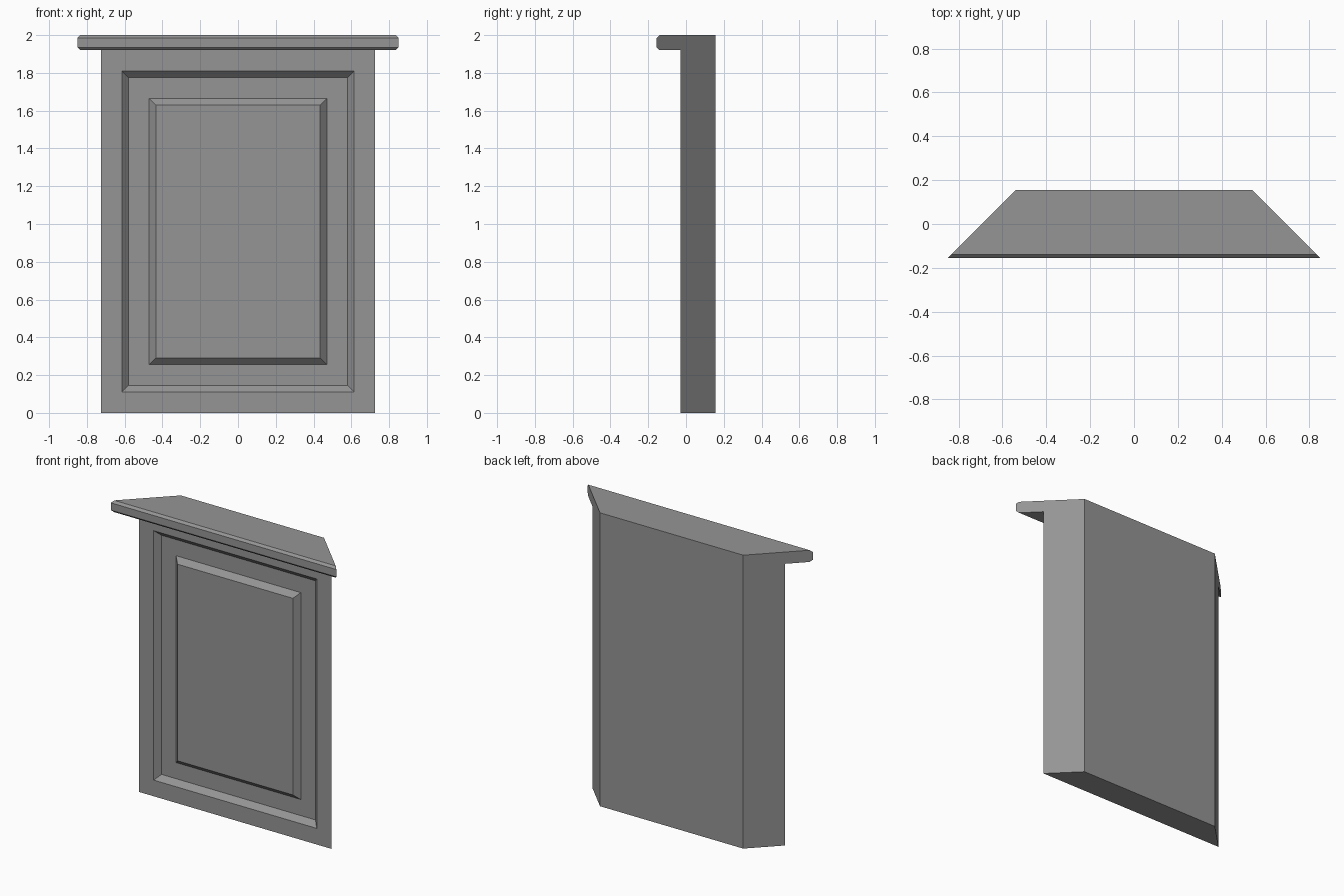
import bpy
import bmesh
from mathutils import Vector

cube = bpy.data.objects.get("Cube")
if cube:
    bpy.data.objects.remove(cube, do_unlink=True)

# Single stone-grey material
GREY = (0.3, 0.3, 0.3, 1.0)
mat = bpy.data.materials.new("mid grey")
mat.use_nodes = True
mat.diffuse_color = GREY
mat.node_tree.nodes["Principled BSDF"].inputs["Base Color"].default_value = GREY

BACK, FRONT, LIP = 0.155, -0.03, -0.155
TOP, LEDGE, CHAMFER = 2.0, 1.92, 0.015
MITRE = 0.695   # both ends lie on 45 degree planes: |x| = MITRE - y
BORDER, BEVEL = 0.11, 0.035

# Side profile (y, z): back, plain front and overhanging chamfered ledge
profile = [
    (BACK, 0), (FRONT, 0), (FRONT, LEDGE),
    (LIP + CHAMFER, LEDGE), (LIP, LEDGE + CHAMFER),
    (LIP, TOP - CHAMFER), (LIP + CHAMFER, TOP), (BACK, TOP),
]

# Sweep the profile between the two mitred ends
bm = bmesh.new()
left, right = [[bm.verts.new((side * (MITRE - y), y, z)) for y, z in profile]
               for side in (1, -1)]
bm.faces.new(left)
bm.faces.new(right[::-1])
walls = []
for i in range(len(profile)):
    j = (i + 1) % len(profile)
    walls.append(bm.faces.new((left[i], right[i], right[j], left[j])))
bmesh.ops.recalc_face_normals(bm, faces=bm.faces)

# Front panel: sunken frame, then raised centre field
panel = walls[1]
for width, shift in ((BORDER, 0), (BEVEL, BEVEL), (BORDER, 0), (BEVEL, -BEVEL)):
    bmesh.ops.inset_region(bm, faces=[panel], thickness=width,
                           use_even_offset=True, use_boundary=True)
    bmesh.ops.translate(bm, verts=panel.verts, vec=Vector((0, shift, 0)))

mesh = bpy.data.meshes.new("panelled_cabinet_front")
bm.to_mesh(mesh)
bm.free()
mesh.materials.append(mat)
obj = bpy.data.objects.new("panelled_cabinet_front", mesh)
bpy.context.collection.objects.link(obj)
